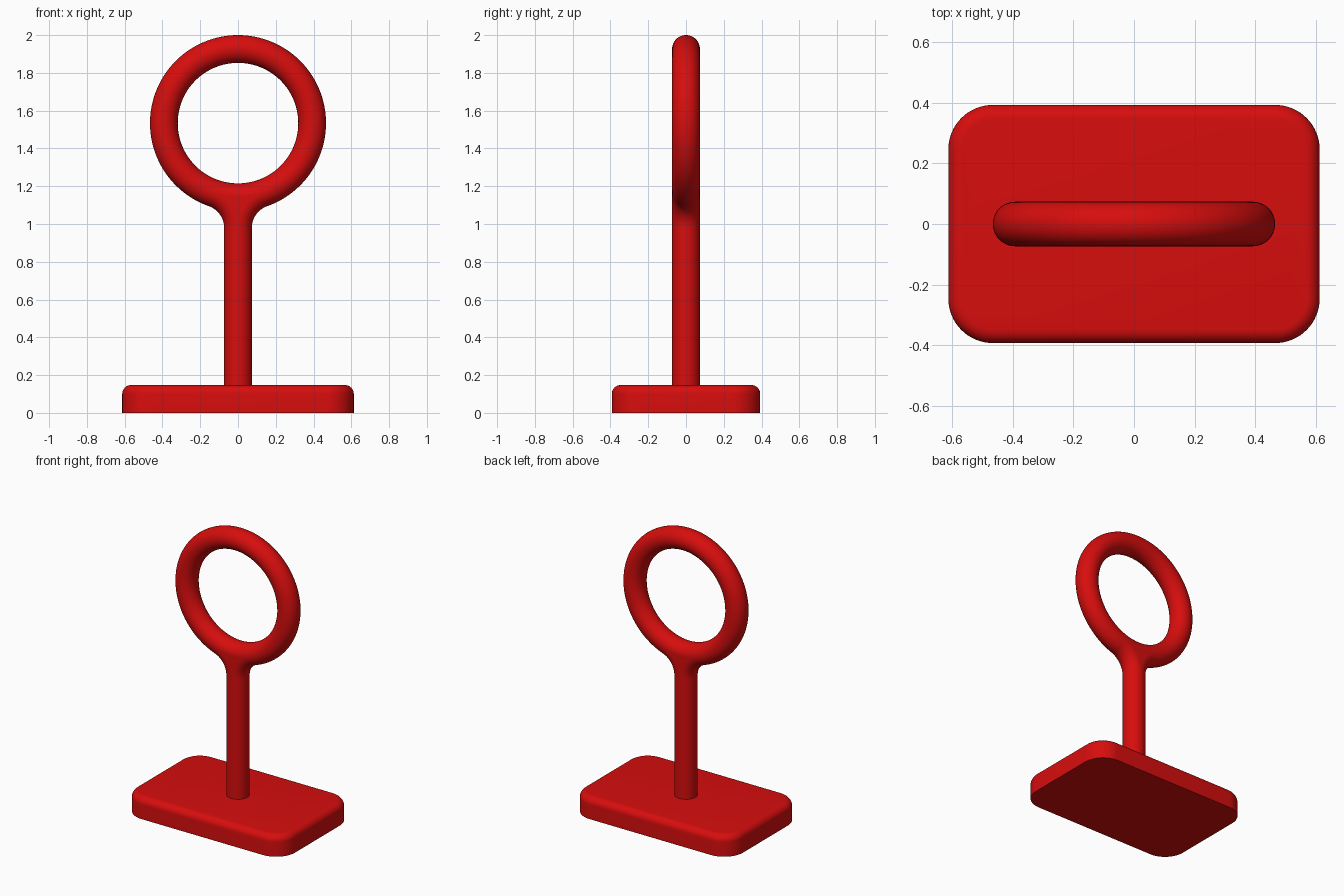
import bpy, bmesh, math
from math import sin, cos, pi

cube = bpy.data.objects.get("Cube")
if cube:
    bpy.data.objects.remove(cube, do_unlink=True)

red = bpy.data.materials.new("glossy red")
RED = (0.68, 0.004, 0.004, 1)
red.diffuse_color = RED
red.use_nodes = True
red.node_tree.nodes["Principled BSDF"].inputs["Base Color"].default_value = RED

ROD = 0.0735                      # radius of stem and ring tube
RING_Z, RING_R = 1.534, 0.3925    # ring centre height and centreline radius
BEND_Z = 0.98                     # where the stem starts to branch
# Bend radius that leaves the stem and meets the ring tangentially
DROP = RING_Z - BEND_Z
BEND_R = (DROP**2 - RING_R**2) / (2 * RING_R)
BEND_ANGLE = math.atan2(DROP, BEND_R)
SIDES = 48


def finish(name, bm):
    bmesh.ops.recalc_face_normals(bm, faces=bm.faces)
    mesh = bpy.data.meshes.new(name)
    bm.to_mesh(mesh)
    bm.free()
    mesh.materials.append(red)
    obj = bpy.data.objects.new(name, mesh)
    bpy.context.collection.objects.link(obj)
    bpy.ops.object.select_all(action='DESELECT')
    obj.select_set(True)
    bpy.context.view_layer.objects.active = obj
    bpy.ops.object.shade_smooth_by_angle(angle=math.radians(35))
    return obj


def arc(cx, cz, r, a0, a1, n):
    return [(cx + r * cos(a0 + (a1 - a0) * i / n),
             cz + r * sin(a0 + (a1 - a0) * i / n)) for i in range(n + 1)]


def bent_tube(name, cx, cz, r, a0, a1, n, closed=False):
    """Round tube following an arc in the upright XZ plane."""
    bm = bmesh.new()
    loops = []
    for i in range(n if closed else n + 1):
        a = a0 + (a1 - a0) * i / n
        loops.append([bm.verts.new((cx + (r + ROD * cos(t)) * cos(a), ROD * sin(t),
                                    cz + (r + ROD * cos(t)) * sin(a)))
                      for t in (2 * pi * k / SIDES for k in range(SIDES))])
    for i in range(n):
        p, q = loops[i], loops[(i + 1) % len(loops)]
        for k in range(SIDES):
            j = (k + 1) % SIDES
            bm.faces.new((p[k], p[j], q[j], q[k]))
    return finish(name, bm)


# Base: rounded rectangle with softened top edge and flat underside
HX, HY, TOP, CORNER, EDGE = 0.613, 0.393, 0.147, 0.147, 0.046
bm = bmesh.new()
rings = [(0, 0)] + [(EDGE * (1 - cos(a)), TOP - EDGE + EDGE * sin(a))
                    for a in (pi / 2 * i / 8 for i in range(9))]
loops = []
for inset, z in rings:
    outline = []
    for q, (sx, sy) in enumerate(((1, 1), (-1, 1), (-1, -1), (1, -1))):
        outline += arc(sx * (HX - CORNER), sy * (HY - CORNER), CORNER - inset,
                       q * pi / 2, (q + 1) * pi / 2, 16)
    loops.append([bm.verts.new((x, y, z)) for x, y in outline])
for p, q in zip(loops, loops[1:]):
    for k in range(len(p)):
        j = (k + 1) % len(p)
        bm.faces.new((p[k], p[j], q[j], q[k]))
bm.faces.new(loops[0])
bm.faces.new(loops[-1])
finish("base", bm)

# Upright stem
bm = bmesh.new()
lo, hi = [[bm.verts.new((ROD * cos(2 * pi * k / SIDES), ROD * sin(2 * pi * k / SIDES), z))
           for k in range(SIDES)] for z in (TOP - 0.02, BEND_Z)]
for k in range(SIDES):
    j = (k + 1) % SIDES
    bm.faces.new((lo[k], lo[j], hi[j], hi[k]))
finish("stem", bm)

# Ring
bent_tube("ring", 0, RING_Z, RING_R, 0, 2 * pi, 128, closed=True)

# Two curved branches that blend the stem into the ring
bent_tube("left_branch", BEND_R, BEND_Z, BEND_R, pi, pi - BEND_ANGLE, 20)
bent_tube("right_branch", -BEND_R, BEND_Z, BEND_R, 0, BEND_ANGLE, 20)

# Web filling the hollow between the branches and the ring
right = arc(-BEND_R, BEND_Z, BEND_R, 0, BEND_ANGLE, 20)
half = pi / 2 - BEND_ANGLE
bottom = arc(0, RING_Z, RING_R, -pi / 2 - half, -pi / 2 + half, 16)
left = [(-x, z) for x, z in reversed(right)]
outline = right + bottom[1:-1] + left[:-1]
bm = bmesh.new()
for y in (-ROD, ROD):
    bm.faces.new([bm.verts.new((x, y, z)) for x, z in outline])
finish("junction_web", bm)
